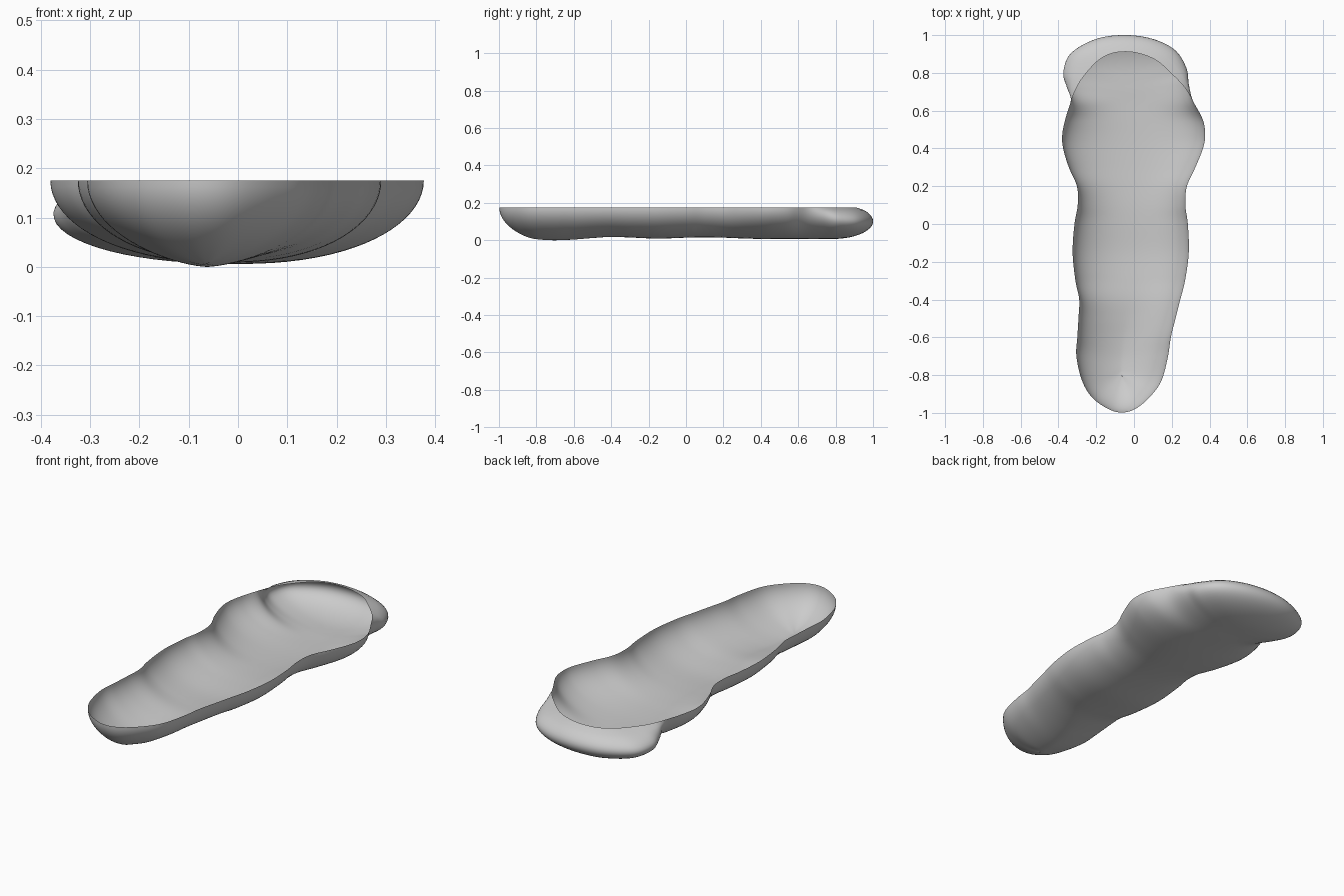
import bpy
import bmesh
import math
from mathutils import Vector

RIM_HEIGHT = 0.175
STEPS_BETWEEN_STATIONS = 6
STEPS_ACROSS = 40
BULGE_PEAK = 0.371      # where the bulge peaks, from rim (0) to floor (1)

# Front toe: spine y, floor z, left x, right x, rim y
toe = [(-.80, .006, -.065, -.065, -.998),
       (-.80, .006, -.135, .005, -.98),
       (-.79, .005, -.22, .08, -.92),
       (-.77, .003, -.275, .145, -.83)]

# Main body: y, floor z, left x, right x
body = [(-.7, 0, -.305, .18), (-.6, .004, -.30, .195), (-.5, .012, -.294, .22),
        (-.4, .018, -.29, .245), (-.3, .015, -.31, .27), (-.15, .009, -.325, .29),
        (0, .014, -.315, .285), (.1, .016, -.298, .272), (.2, .014, -.302, .28),
        (.3, .01, -.345, .325), (.4, .007, -.375, .365), (.47, .006, -.38, .377),
        (.55, .006, -.365, .365), (.64, .006, -.337, .318)]

# Heel: spine y, left x, right x, rim y, then bulge left x, y and right x, y
heel = [(.70, -.305, .27, .72, -.335, .72, .265, .74),
        (.74, -.26, .205, .79, -.365, .80, .267, .82),
        (.77, -.19, .12, .865, -.33, .90, .215, .915),
        (.78, -.12, .03, .902, -.20, .975, .10, .975),
        (.78, -.045, -.045, .912, -.05, .996, -.05, .996)]


def falloff(y):
    """Steepness of the wall: slanted at the toe, full along the body."""
    blend = min(max((y + 0.8) / 0.5, 0), 1)
    return 1.4 - 0.5 * blend


def station(spine_y, floor, left, right, bulges=None):
    """Pack spine, floor, rim points and bulge offsets into one station."""
    spine = Vector(((left[0] + right[0]) / 2, spine_y))
    reach = math.cos(BULGE_PEAK * math.pi / 2) ** falloff(spine_y)
    offsets = [Vector((0, 0)), Vector((0, 0))]
    if bulges:
        offsets = [Vector(target) - spine.lerp(Vector(rim), reach)
                   for target, rim in zip(bulges, (left, right))]
    return [spine_y, floor, *left, *right, *offsets[0], *offsets[1]]


def swapped(s):
    """Exchange left and right, so the outline runs smoothly round a tip."""
    return s[:2] + s[4:6] + s[2:4] + s[8:10] + s[6:8]


def spline(p, q, r, s, t):
    """Catmull-Rom blend of four stations."""
    return [0.5 * (2 * b + (c - a) * t + (2 * a - 5 * b + 4 * c - d) * t ** 2
                   + (3 * b - a - 3 * c + d) * t ** 3)
            for a, b, c, d in zip(p, q, r, s)]


def cross_section(s):
    """Points from the left rim, under the spine, to the right rim."""
    spine = Vector(((s[2] + s[4]) / 2, s[0]))
    points = []
    for i in range(STEPS_ACROSS + 1):
        side = 2 * i / STEPS_ACROSS - 1
        rim, bulge = (s[2:4], s[6:8]) if side < 0 else (s[4:6], s[8:10])
        depth = 1 - abs(side)
        angle = depth * math.pi / 2
        reach = max(math.cos(angle), 0) ** falloff(s[0]) if depth < 1 else 0
        swell = math.sin(math.pi * depth ** 0.7) if depth < 1 else 0
        flat = spine.lerp(Vector(rim), reach) + Vector(bulge) * swell
        z = RIM_HEIGHT - (RIM_HEIGHT - s[1]) * math.sin(angle)
        points.append((flat.x, flat.y, z))
    return points


cube = bpy.data.objects.get("Cube")
if cube:
    bpy.data.objects.remove(cube, do_unlink=True)

# Gather the stations from toe to heel
stations = [station(sy, fz, (lx, y), (rx, y)) for sy, fz, lx, rx, y in toe]
stations += [station(y, fz, (lx, y), (rx, y)) for y, fz, lx, rx in body]
stations += [station(sy, .007, (lx, y), (rx, y), ((blx, bly), (brx, bry)))
             for sy, lx, rx, y, blx, bly, brx, bry in heel]
padded = [swapped(stations[1])] + stations + [swapped(stations[-2])]

sections = []
for i in range(len(stations) - 1):
    for j in range(STEPS_BETWEEN_STATIONS):
        sections.append(spline(*padded[i:i + 4], j / STEPS_BETWEEN_STATIONS))
sections.append(stations[-1])

# Open shell skinned over the cross-sections
bm = bmesh.new()
grid = [[bm.verts.new(p) for p in cross_section(s)] for s in sections]
for a, b in zip(grid, grid[1:]):
    for i in range(STEPS_ACROSS):
        bm.faces.new((a[i], b[i], b[i + 1], a[i + 1]))
bmesh.ops.remove_doubles(bm, verts=bm.verts, dist=0.0005)
bmesh.ops.recalc_face_normals(bm, faces=bm.faces)
bm.normal_update()
if sum(f.normal.z * f.calc_area() for f in bm.faces) > 0:
    bmesh.ops.reverse_faces(bm, faces=bm.faces)
mesh = bpy.data.meshes.new("open_shell")
bm.to_mesh(mesh)
bm.free()
mesh.shade_smooth()
shell = bpy.data.objects.new("open_shell", mesh)
bpy.context.collection.objects.link(shell)

# Plain grey
grey = bpy.data.materials.new("light_grey")
grey.use_nodes = True
colour = (0.6, 0.6, 0.6, 1)
grey.diffuse_color = colour
grey.node_tree.nodes["Principled BSDF"].inputs["Base Color"].default_value = colour
mesh.materials.append(grey)
